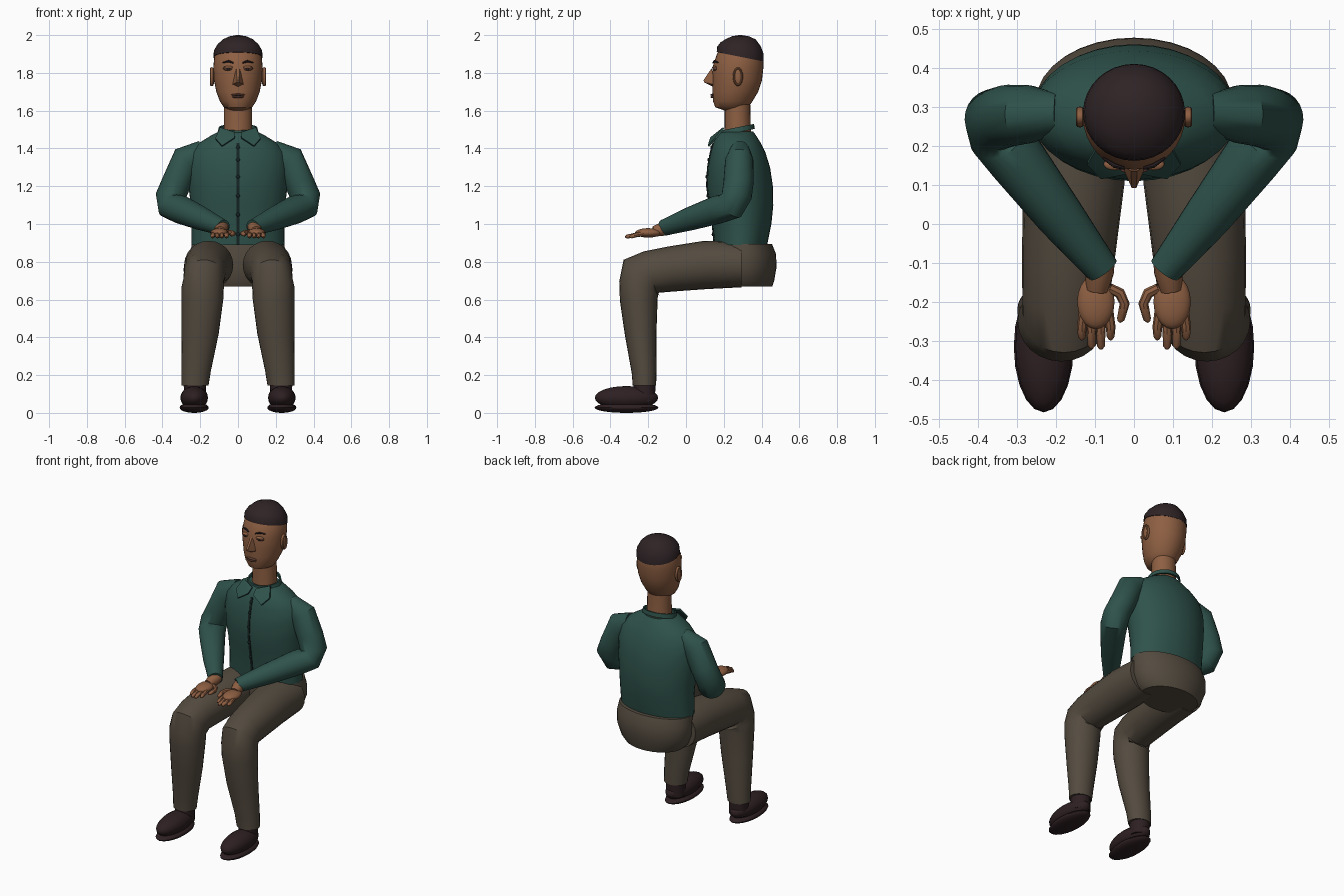
import bpy, bmesh, math
from mathutils import Vector as V, Matrix

def material(name, rgb):
    m = bpy.data.materials.new(name)
    m.diffuse_color = (*rgb, 1)
    return m

SHIRT = material("dark green cloth", (.028, .085, .070))
TROUSER = material("brown cloth", (.088, .070, .050))
SKIN = material("brown skin", (.27, .115, .055))
HAIR = material("dark hair", (.028, .017, .019))
SHOE = material("dark leather", (.027, .014, .016))
LIP = material("lip brown", (.13, .055, .038))
TRIM = material("dark trim", (.008, .018, .016))

def finish(bm, name, mat, mirror=False):
    bmesh.ops.recalc_face_normals(bm, faces=bm.faces[:])
    me = bpy.data.meshes.new(name)
    bm.to_mesh(me)
    bm.free()
    ob = bpy.data.objects.new(name, me)
    bpy.context.collection.objects.link(ob)
    me.materials.append(mat)
    bpy.ops.object.select_all(action='DESELECT')
    ob.select_set(True)
    bpy.context.view_layer.objects.active = ob
    bpy.ops.object.shade_smooth_by_angle(angle=math.radians(40))
    if mirror:
        ob.modifiers.new("mirror", 'MIRROR')
    return ob

def loft(name, mat, rings, n=24, ref=(1, 0, 0), mirror=False, closed=False):
    """rings: (centre, axis, radius u, radius v); u is carried along from ref"""
    bm = bmesh.new()
    u = V(ref)
    loops = []
    for c, ax, ru, rv in rings:
        ax = V(ax).normalized()
        u = (u - ax * u.dot(ax)).normalized()
        v = ax.cross(u)
        loops.append([bm.verts.new(V(c) + u * ru * math.cos(2 * math.pi * k / n)
                                   + v * rv * math.sin(2 * math.pi * k / n)) for k in range(n)])
    pairs = list(zip(loops, loops[1:]))
    if closed:
        pairs.append((loops[-1], loops[0]))
    else:
        bm.faces.new(loops[0])
        bm.faces.new(loops[-1])
    for a, b in pairs:
        for k in range(n):
            bm.faces.new((a[k], a[(k + 1) % n], b[(k + 1) % n], b[k]))
    return finish(bm, name, mat, mirror)

def stack(name, mat, rows, n=24):
    """rows: (z, y front, y back, half width)"""
    return loft(name, mat, [((0, (f + b) / 2, z), (0, 0, 1), w, (b - f) / 2) for z, f, b, w in rows], n)

def tube(name, mat, pts, radii, n=10, ref=(1, 0, 0), mirror=True):
    pts = [V(p) for p in pts]
    last = len(pts) - 1
    return loft(name, mat, [(p, pts[min(i + 1, last)] - pts[max(i - 1, 0)], r, r)
                            for i, (p, r) in enumerate(zip(pts, radii))], n, ref, mirror)

def ball(name, mat, c, r, mirror=False, seg=20):
    bm = bmesh.new()
    bmesh.ops.create_uvsphere(bm, u_segments=seg, v_segments=seg // 2 + 2, radius=1,
                              matrix=Matrix.Translation(c) @ Matrix.Diagonal((*r, 1)))
    return finish(bm, name, mat, mirror)

def hull(name, mat, pts, mirror=False):
    bm = bmesh.new()
    for p in pts:
        bm.verts.new(p)
    bmesh.ops.convex_hull(bm, input=bm.verts[:])
    return finish(bm, name, mat, mirror)

# torso and pelvis
torso = [(.89, .15, .43, .245), (1.0, .14, .452, .245), (1.1, .125, .462, .25),
         (1.2, .11, .46, .262), (1.3, .115, .445, .265), (1.38, .13, .42, .25),
         (1.43, .145, .395, .205), (1.47, .165, .37, .14), (1.49, .19, .355, .10)]
stack("shirt_body", SHIRT, torso, 32)
stack("pelvis", TROUSER, [(.67, .18, .457, .19), (.70, .165, .467, .222), (.77, .155, .479, .25),
                          (.84, .155, .477, .252), (.895, .16, .455, .245)], 32)

# trouser legs
loft("trouser_leg", TROUSER, [
    ((.15, .295, .785), (0, -1, 0), .125, .12),
    ((.155, .10, .783), (0, -1, -.03), .13, .128),
    ((.168, -.08, .762), (0, -1, -.08), .12, .120),
    ((.175, -.19, .745), (0, -1, -.3), .112, .115),
    ((.18, -.235, .715), (0, -.8, -.8), .108, .135),
    ((.187, -.25, .665), (0, -.3, -1), .112, .108),
    ((.188, -.25, .60), (0, .05, -1), .110, .100),
    ((.20, -.24, .42), (0, .1, -1), .098, .084),
    ((.222, -.222, .22), (0, .1, -1), .078, .066),
    ((.228, -.22, .145), (0, 0, -1), .072, .062)], mirror=True)

# shoes
tube("ankle", SHOE, [(.228, -.22, .16), (.228, -.22, .11), (.228, -.22, .06)], [.06, .058, .058], 18)
ball("shoe_upper", SHOE, (.232, -.315, .08), (.073, .168, .062), True)
ball("shoe_sole", SHOE, (.232, -.315, .028), (.077, .169, .028), True)

# sleeves
loft("sleeve", SHIRT, [
    ((.20, .285, 1.385), (1, 0, -.1), .052, .055),
    ((.272, .282, 1.335), (.7, 0, -.7), .075, .085),
    ((.325, .278, 1.22), (.35, 0, -.94), .08, .078),
    ((.357, .268, 1.145), (.2, -.15, -.95), .08, .08),
    ((.348, .232, 1.095), (-.4, -.6, -.65), .082, .08),
    ((.30, .165, 1.075), (-.576, -.77, -.27), .075, .075),
    ((.19, .02, 1.027), (-.576, -.77, -.27), .062, .062),
    ((.08, -.118, .98), (-.576, -.77, -.27), .043, .043)], ref=(0, 1, 0), mirror=True)

# hands
tube("wrist", SKIN, [(.085, -.09, .985), (.089, -.125, .973), (.095, -.17, .96)], [.036, .037, .028], 14)
ball("palm", SKIN, (.098, -.2, .953), (.048, .07, .025), True)
for i, (x, y) in enumerate([(.060, -.298), (.085, -.322), (.109, -.320), (.134, -.298)]):
    bx = .098 + (x - .098) * .85
    tube(f"finger_{i + 1}", SKIN, [(bx, -.225, .948), (x, -.265, .942), (x, y + .008, .933), (x, y, .931)],
         [.013, .0125, .010, .004], 8)
tube("thumb", SKIN, [(.062, -.165, .957), (.036, -.178, .955), (.024, -.205, .95), (.034, -.245, .943), (.038, -.252, .942)],
     [.013, .014, .013, .010, .004], 8)

# neck and head
stack("neck", SKIN, [(1.44, .20, .35, .078), (1.52, .205, .342, .075), (1.64, .205, .34, .074)])
stack("head", SKIN, [(1.602, .20, .30, .045), (1.618, .155, .33, .075), (1.65, .143, .352, .096),
                     (1.70, .14, .382, .115), (1.76, .14, .402, .127), (1.83, .14, .41, .131),
                     (1.90, .164, .41, .124), (1.95, .20, .385, .095), (1.98, .24, .34, .05)], 32)

# hair cap, hairline higher at the front
tilt = (0, .2, 1)
loft("hair", HAIR, [((0, .287, 1.885), tilt, .131, .127), ((0, .288, 1.92), (0, .15, 1), .127, .124),
                    ((0, .288, 1.952), (0, .08, 1), .108, .107), ((0, .288, 1.978), (0, 0, 1), .079, .08),
                    ((0, .288, 1.994), (0, 0, 1), .043, .044), ((0, .288, 2.0), (0, 0, 1), .008, .008)], 32)

# face
ball("ear", SKIN, (.135, .275, 1.78), (.012, .024, .046), True)
loft("ear_rim", SKIN, [((.139, .275 + .021 * math.cos(a), 1.78 + .044 * math.sin(a)),
                        (0, -math.sin(a), math.cos(a)), .01, .006)
                       for a in [2 * math.pi * k / 20 for k in range(20)]], 8, mirror=True, closed=True)
hull("nose", SKIN, [(.008, .136, 1.825), (-.008, .136, 1.825), (.032, .152, 1.738), (-.032, .152, 1.738),
                    (.006, .093, 1.762), (-.006, .093, 1.762), (.006, .096, 1.750), (-.006, .096, 1.750),
                    (0, .145, 1.725)])
ball("upper_lip", LIP, (0, .141, 1.684), (.036, .012, .006))
ball("lower_lip", LIP, (0, .142, 1.673), (.031, .012, .007))
ball("eye", LIP, (.05, .154, 1.823), (.029, .013, .012), True)
ball("eyelid", SKIN, (.05, .152, 1.829), (.027, .014, .008), True)
ball("pupil", HAIR, (.05, .144, 1.821), (.009, .005, .008), True, 12)
tube("eyebrow", HAIR, [(.024, .143, 1.853), (.05, .150, 1.862), (.08, .170, 1.855)], [.004, .006, .003], 8)

# collar band and flaps
up = (0, -.2, 1)
loft("collar_band", SHIRT, [((0, .272, 1.485), up, .108, .094), ((0, .272, 1.512), up, .102, .09),
                            ((0, .272, 1.512), up, .094, .082), ((0, .272, 1.485), up, .098, .084)], closed=True)
flap = [(.015, .165, 1.485), (.095, .195, 1.512), (.12, .152, 1.455), (.085, .115, 1.415), (.018, .128, 1.458)]
hull("collar_flap", SHIRT, flap + [(x, y + .008, z - .006) for x, y, z in flap], True)

# button placket following the shirt front, with buttons
front = [(z, f) for z, f, b, w in torso[:7]]
for i, ((z0, y0), (z1, y1)) in enumerate(zip(front, front[1:])):
    hull(f"placket_{i + 1}", TRIM, [(x, y + d, z) for x in (-.007, .007) for d in (-.004, .003)
                                   for y, z in ((y0, z0), (y1, z1))])
    ball(f"button_{i + 1}", TRIM, (0, (y0 + y1) / 2 - .004, (z0 + z1) / 2), (.010, .005, .010), seg=12)
